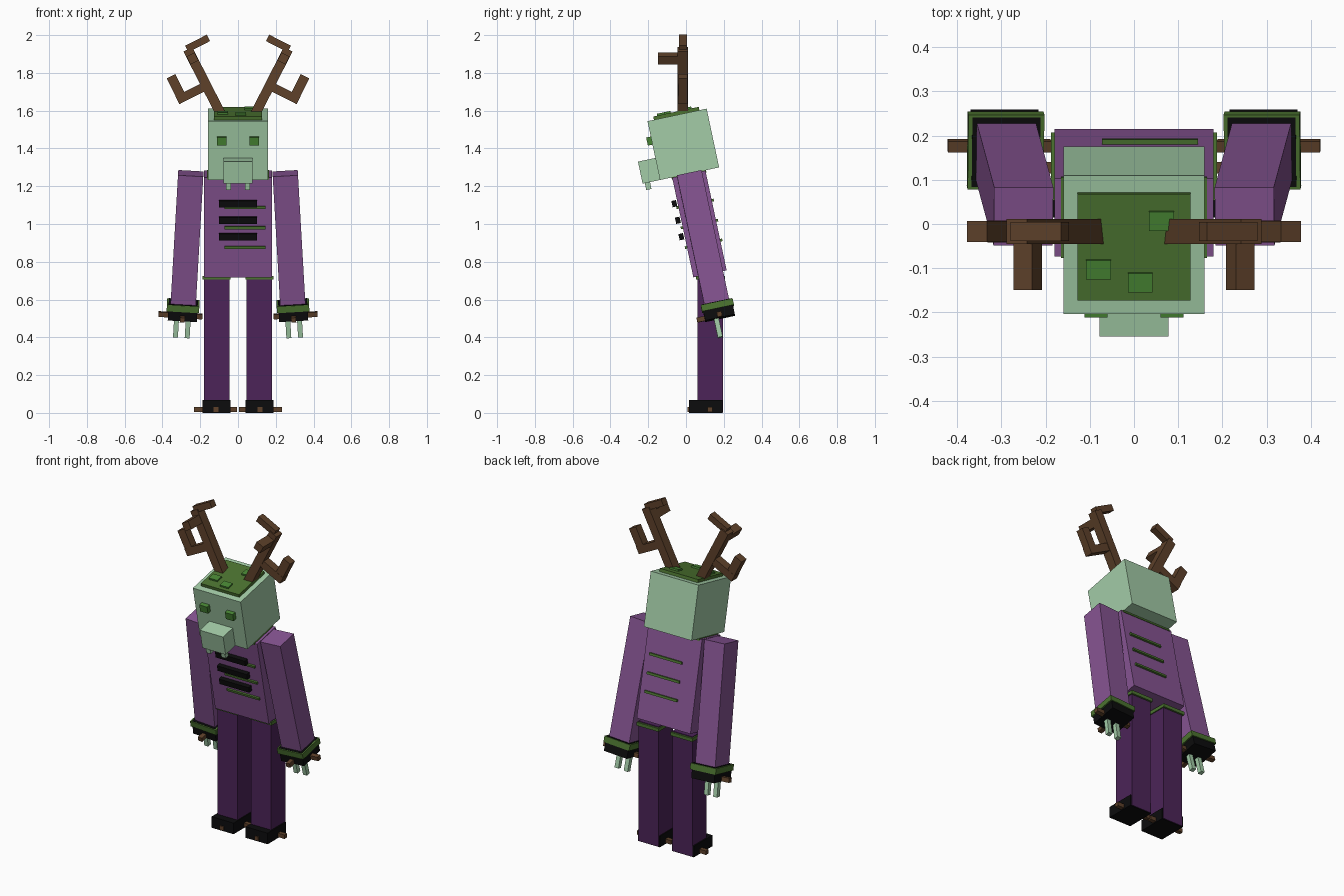
import bpy
import bmesh
from math import radians
from mathutils import Matrix, Vector

cube = bpy.data.objects.get("Cube")
if cube:
    bpy.data.objects.remove(cube, do_unlink=True)


def material(name, rgb):
    linear = [((c / 255 + 0.055) / 1.055) ** 2.4 for c in rgb] + [1.0]
    mat = bpy.data.materials.new(name)
    mat.use_nodes = True
    mat.diffuse_color = linear
    node = next(n for n in mat.node_tree.nodes if n.type == 'BSDF_PRINCIPLED')
    node.inputs["Base Color"].default_value = linear
    return mat


skin = material("pale_green", (163, 204, 167))
shirt = material("purple", (134, 84, 146))
trousers = material("dark_purple", (76, 36, 88))
moss = material("moss_green", (76, 116, 48))
leaf = material("leaf_green", (72, 134, 52))
wood = material("brown", (94, 65, 42))
black = material("black", (12, 12, 13))


def frame(origin, tilt=0, roll=0):
    """Local frame: tilt about x, then roll about y."""
    return (Matrix.Translation(origin) @ Matrix.Rotation(radians(roll), 4, 'Y')
            @ Matrix.Rotation(radians(tilt), 4, 'X'))


def box(name, mat, place, x, y, z, side=1):
    """Box from (low, high) ranges in a local frame; side -1 mirrors x."""
    mesh = bpy.data.meshes.new(name)
    bm = bmesh.new()
    bmesh.ops.create_cube(bm, size=1)
    xs = sorted(side * v for v in x)
    ranges = (xs, y, z)
    for v in bm.verts:
        v.co = place @ Vector([r[1] if c > 0 else r[0] for c, r in zip(v.co, ranges)])
    bm.to_mesh(mesh)
    bm.free()
    mesh.materials.append(mat)
    obj = bpy.data.objects.new(name, mesh)
    bpy.context.collection.objects.link(obj)
    return obj


def about(c, half):
    return (c - half, c + half)


LEAN = 12
SIDES = ((1, "left"), (-1, "right"))

# Head, snout and mossy cap
head = frame((0, -0.014, 1.421), LEAN)
box("head", skin, head, (-0.16, 0.16), (-0.16, 0.16), (-0.158, 0.16))
box("snout", skin, head, (-0.078, 0.078), (-0.254, -0.15), (-0.158, -0.039))
box("moss_cap", moss, head, (-0.128, 0.128), (-0.125, 0.121), (0.15, 0.178))
for i, (px, py) in enumerate(((0.062, 0.06), (-0.08, -0.052), (0.014, -0.082))):
    box(f"leaf_patch_{i}", leaf, head, about(px, 0.028), about(py, 0.022), (0.17, 0.188))
for s, side in SIDES:
    box(f"{side}_eye", leaf, head, (0.06, 0.112), (-0.185, -0.15), about(0.055, 0.022), s)
    box(f"{side}_fang", skin, head, (0.036, 0.064), (-0.242, -0.214), (-0.195, -0.15), s)

# Torso with ribs and vine strips
torso = frame((0, 0.071, 1.0), LEAN)
box("torso", shirt, torso, (-0.18, 0.18), (-0.09, 0.09), (-0.27, 0.27))
box("collar", moss, torso, (-0.165, 0.165), (-0.093, 0.093), (0.26, 0.273))
for i, h in enumerate((0.133, 0.043, -0.046)):
    box(f"chest_rib_{i}", black, torso, (-0.1, 0.1), (-0.12, -0.095), about(h, 0.017))
for i, h in enumerate((0.109, 0.0, -0.107)):
    box(f"vine_strip_{i}", moss, torso, (-0.072, 0.145), (-0.101, 0.101), about(h, 0.007))

ground = Matrix.Identity(4)
for s, side in SIDES:
    # Arm with cuff, hand, thorns and claws
    arm = frame((s * 0.25, 0.017, 1.268), LEAN, -3.3 * s)
    box(f"{side}_arm", shirt, arm, (-0.067, 0.067), (-0.067, 0.067), (-0.73, 0))
    box(f"{side}_cuff", moss, arm, (-0.086, 0.086), (-0.086, 0.086), (-0.735, -0.7), s)
    box(f"{side}_hand", black, arm, (-0.077, 0.077), (-0.08, 0.08), (-0.785, -0.698))
    box(f"{side}_hand_side_thorns", wood, arm, (-0.105, 0.128), about(0, 0.013), about(-0.77, 0.013), s)
    box(f"{side}_hand_front_thorn", wood, arm, about(0, 0.013), (-0.122, 0), about(-0.77, 0.013))
    for i, cx in enumerate((-0.031, 0.031)):
        box(f"{side}_claw_{i}", skin, arm, about(cx, 0.013), about(-0.02, 0.013), (-0.885, -0.78))

    # Leg with mossy hip band, shoe and thorns
    box(f"{side}_leg", trousers, ground, (0.046, 0.18), (0.06, 0.196), (0.003, 0.73), s)
    box(f"{side}_hip_band", moss, ground, (0.04, 0.188), (0.053, 0.207), (0.705, 0.725), s)
    box(f"{side}_shoe", black, ground, (0.04, 0.188), (0.015, 0.193), (0, 0.067), s)
    box(f"{side}_shoe_side_thorns", wood, ground, (0.004, 0.232), about(0.127, 0.013), (0.006, 0.03), s)
    box(f"{side}_shoe_front_thorn", wood, ground, about(0.117, 0.013), (0.008, 0.06), (0.006, 0.03), s)

    # Antler
    antler = frame((s * 0.1, -0.017, 1.6), 0, 27 * s)
    box(f"{side}_antler_beam", wood, antler, (-0.026, 0.026), (-0.028, 0.028), (-0.06, 0.365), s)
    box(f"{side}_antler_tip", wood, antler, (-0.125, 0.004), (-0.021, 0.021), (0.35, 0.388), s)
    box(f"{side}_antler_branch", wood, antler, (0, 0.172), (-0.025, 0.025), (0.126, 0.172), s)
    box(f"{side}_antler_branch_tip", wood, antler, (0.119, 0.17), (-0.024, 0.024), (0.128, 0.278), s)
    box(f"{side}_antler_front_prong", wood, antler, (-0.024, 0.024), (-0.132, 0), (0.286, 0.334), s)
